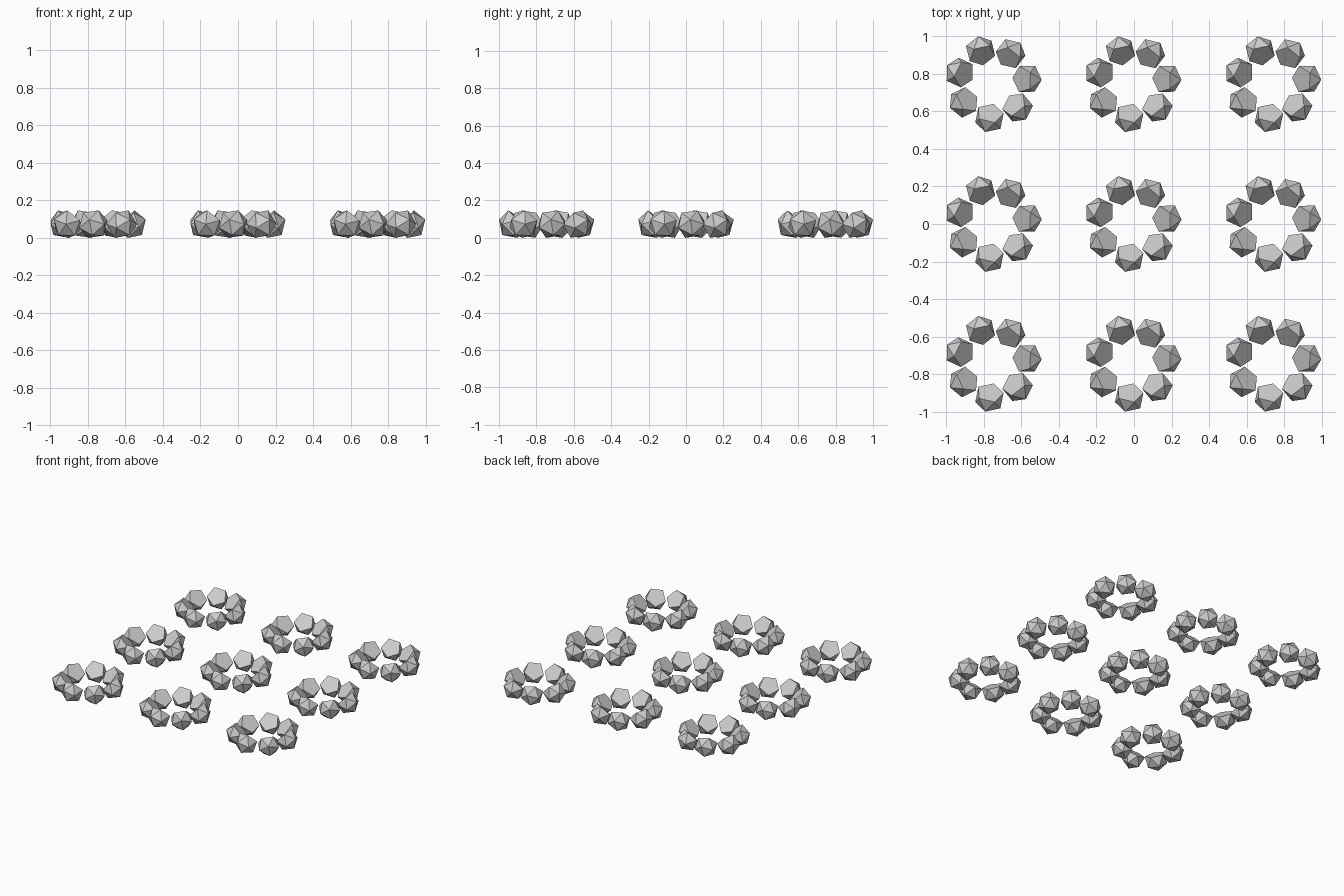
import bpy
from math import sin, cos, radians, pi
from mathutils import Vector

if "Cube" in bpy.data.objects:
    bpy.data.objects.remove(bpy.data.objects["Cube"])

R = 0.082          # circumradius of one stone
RING = 0.185       # ring radius
TILT = radians(45) # flat face leans up and towards the ring centre
ROLL = radians(-12)
START = radians(7.5)
COUNT = 7


def stone_verts(ang):
    """Icosahedron without one corner; flat pentagon faces in and up."""
    out = Vector((cos(ang), sin(ang), 0))
    side = Vector((-sin(ang), cos(ang), 0))
    up = Vector((0, 0, 1))
    n = -out * cos(TILT) + up * sin(TILT)
    u = out * sin(TILT) + up * cos(TILT)
    c = out * RING
    h, w = R / 5 ** 0.5, 2 * R / 5 ** 0.5

    def ring(off, level):
        return [c + n * level + w * (u * cos(off + k * 2 * pi / 5) + side * sin(off + k * 2 * pi / 5))
                for k in range(5)]
    return [c - n * R] + ring(ROLL, -h) + ring(ROLL + pi / 5, h)


# faces: apex fan, zigzag band, flat pentagon
faces = [(6, 7, 8, 9, 10)]
for k in range(5):
    a, b = 1 + k, 1 + (k + 1) % 5
    p, q = 6 + k, 6 + (k + 1) % 5
    faces += [(0, a, b), (a, p, b), (b, p, q)]

rings = [stone_verts(START + i * 2 * pi / COUNT) for i in range(COUNT)]

# centre the cluster on its bounds and rest it on the ground
pts = [v for s in rings for v in s]
lo = Vector([min(p[i] for p in pts) for i in range(3)])
hi = Vector([max(p[i] for p in pts) for i in range(3)])
shift = Vector((-(lo.x + hi.x) / 2, -(lo.y + hi.y) / 2, -lo.z))
step = (2 - max(hi.x - lo.x, hi.y - lo.y)) / 2

meshes = []
for s in rings:
    me = bpy.data.meshes.new("stone")
    me.from_pydata([v + shift for v in s], [], faces)
    # make normals point outward
    centre = sum(s, Vector()) / len(s) + shift
    p0 = me.polygons[0]
    if p0.normal.dot(p0.center - centre) < 0:
        me.flip_normals()
    me.update()
    meshes.append(me)

# three by three grid of stone rings
import bmesh
for me in meshes:
    bm = bmesh.new()
    bm.from_mesh(me)
    bmesh.ops.recalc_face_normals(bm, faces=bm.faces)
    bm.to_mesh(me)
    bm.free()
for row in range(3):
    for col in range(3):
        for i, me in enumerate(meshes):
            ob = bpy.data.objects.new(f"stone_{row}_{col}_{i}", me)
            ob.location = ((col - 1) * step, (row - 1) * step, 0)
            bpy.context.collection.objects.link(ob)
